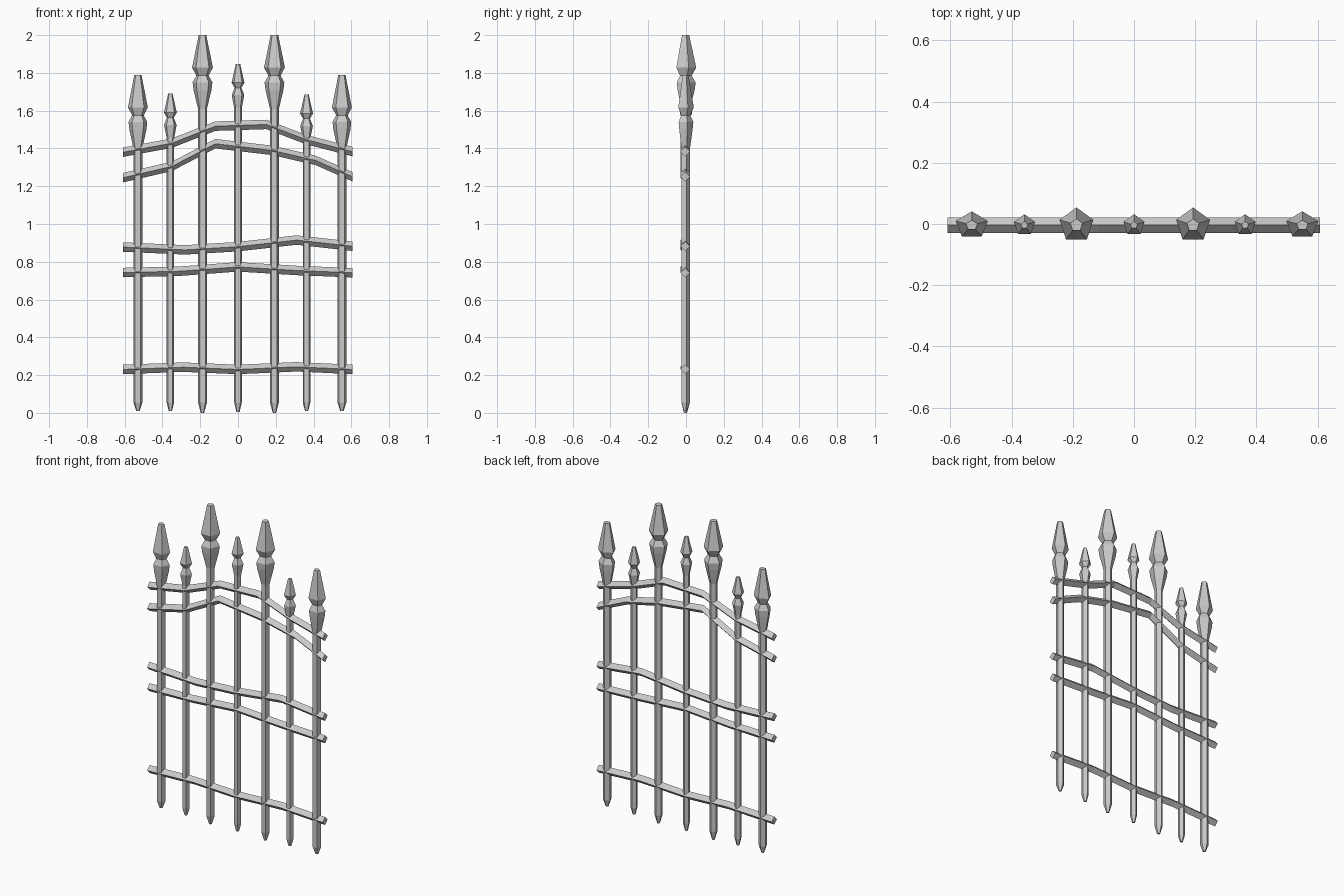
import bpy, bmesh, math

if "Cube" in bpy.data.objects:
    bpy.data.objects.remove(bpy.data.objects["Cube"])

CY = -0.004  # shared depth line of bars and rails


def loft(name, rings):
    """Skin a list of equal-sized point rings and cap both ends."""
    bm = bmesh.new()
    loops = [[bm.verts.new(p) for p in ring] for ring in rings]
    n = len(loops[0])
    for a, b in zip(loops, loops[1:]):
        for i in range(n):
            j = (i + 1) % n
            bm.faces.new((a[i], a[j], b[j], b[i]))
    bm.faces.new(loops[0])
    bm.faces.new(loops[-1])
    bmesh.ops.recalc_face_normals(bm, faces=bm.faces)
    me = bpy.data.meshes.new(name)
    bm.to_mesh(me)
    bm.free()
    ob = bpy.data.objects.new(name, me)
    bpy.context.collection.objects.link(ob)
    return ob


# spear finial: (distance below tip, radius)
BIG = [(0.38, 0.025), (0.29, 0.044), (0.285, 0.053), (0.25, 0.053),
       (0.215, 0.033), (0.17, 0.058), (0, 0.022)]
BIG = [(0.39, 0.025), (0.29, 0.050), (0.25, 0.055), (0.215, 0.034), (0.172, 0.058), (0, 0.021)]
SMALL = [(0.235, 0.021), (0.185, 0.031), (0.165, 0.035), (0.127, 0.019), (0.1, 0.036), (0, 0.012)]


def bar(name, x, top, profile, foot, sx=1.0, sy=1.0):
    """Five-sided upright with pointed foot and spear finial."""
    r = profile[0][1]
    prof = [(foot, 0.009), (0.055, r)] + [(top - d, q) for d, q in profile]
    rings = []
    for k, (z, q) in enumerate(prof):
        # only the finial is squashed, the shaft stays regular
        kx, ky = (sx, sy) if k > 2 else (1, 1)
        rings.append([(x + q * kx * math.cos(a), CY + q * ky * math.sin(a), z)
                      for a in (math.pi / 2 + i * math.tau / 5 for i in range(5))])
    loft(name, rings)


# uprights
bar("outer_bar_left", -0.53, 1.79, BIG, 0.01, 0.95, 0.78)
bar("outer_bar_right", 0.55, 1.79, BIG, 0.01, 0.95, 0.78)
bar("tall_bar_left", -0.188, 2.0, BIG, 0.0)
bar("tall_bar_right", 0.193, 2.0, BIG, 0.0)
bar("short_bar_left", -0.358, 1.69, SMALL, 0.01)
bar("short_bar_right", 0.363, 1.685, SMALL, 0.01)
bar("centre_bar", 0.0, 1.848, SMALL, 0.005)


def rail(name, path, r=0.025):
    """Square rail set on edge, following a path in x and z."""
    loft(name, [[(x, CY - r, z), (x, CY, z + r), (x, CY + r, z), (x, CY, z - r)]
                for x, z in path])


# rails, bottom to top
rail("bottom_rail", [(-0.61, 0.23), (-0.29, 0.242), (0, 0.23), (0.31, 0.244), (0.607, 0.23)])
rail("middle_rail_lower", [(-0.61, 0.743), (-0.31, 0.75), (0, 0.773), (0.31, 0.754), (0.607, 0.742)])
rail("middle_rail_upper", [(-0.61, 0.878), (-0.28, 0.863), (0, 0.88), (0.31, 0.915), (0.607, 0.882)])
rail("arch_rail_lower", [(-0.61, 1.245), (-0.35, 1.305), (-0.12, 1.425), (0.18, 1.39),
                         (0.41, 1.337), (0.607, 1.25)])
rail("arch_rail_upper", [(-0.61, 1.38), (-0.35, 1.428), (-0.12, 1.518), (0.15, 1.527),
                         (0.36, 1.447), (0.607, 1.383)])
